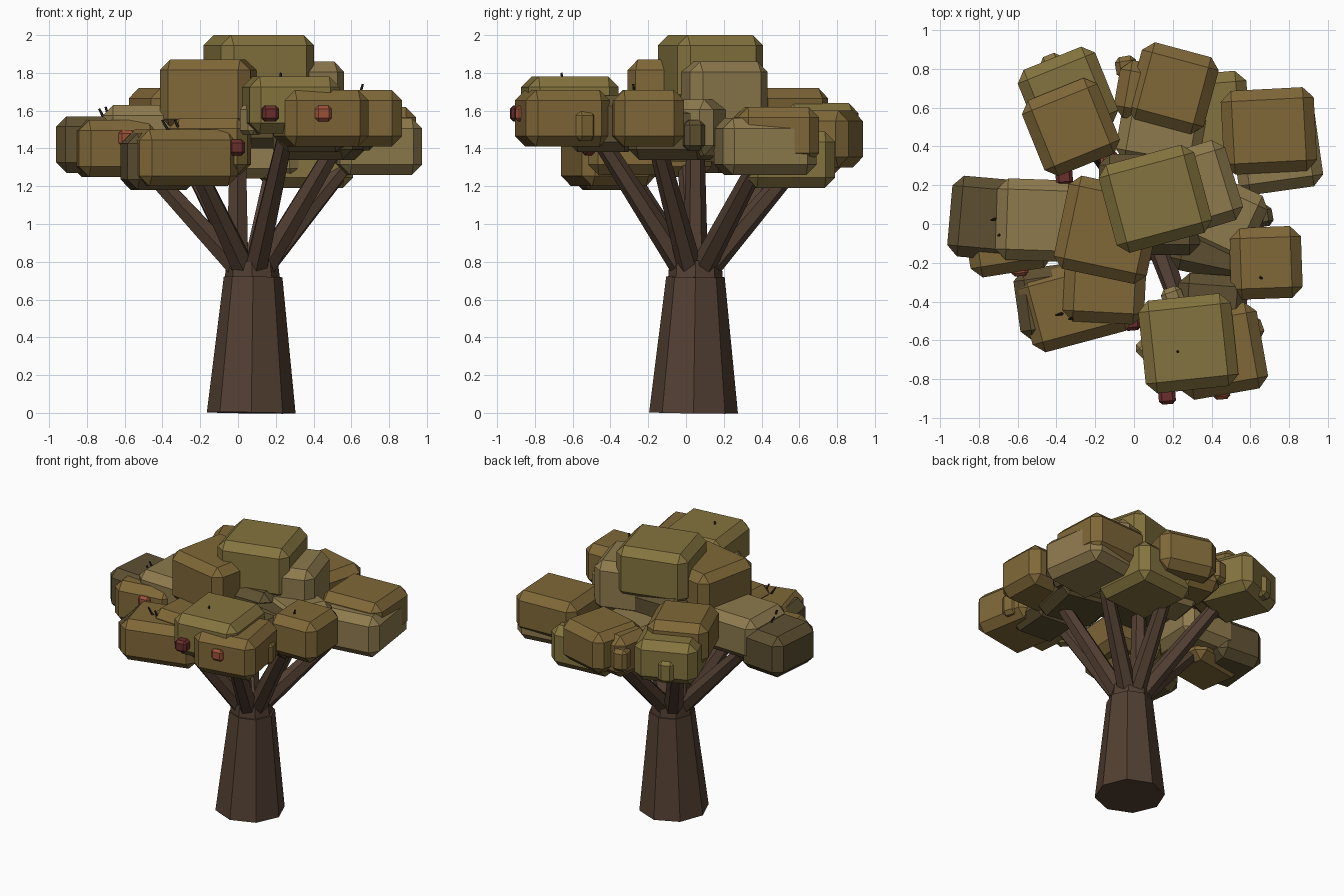
import bpy, bmesh, math
from mathutils import Vector, Matrix

if "Cube" in bpy.data.objects:
    bpy.data.objects.remove(bpy.data.objects["Cube"])

def mat(name, c):
    m = bpy.data.materials.new(name)
    m.diffuse_color = (*c, 1)
    m.use_nodes = True
    m.node_tree.nodes["Principled BSDF"].inputs["Base Color"].default_value = m.diffuse_color
    return m

BARK = mat("bark", (0.085, 0.050, 0.032))
TWIG = mat("twig", (0.03, 0.02, 0.015))
OLIVE = mat("leaf_olive", (0.235, 0.175, 0.05))
BROWN = mat("leaf_brown", (0.215, 0.138, 0.04))
TAN = mat("leaf_tan", (0.27, 0.195, 0.075))
DARK = mat("leaf_dark", (0.11, 0.078, 0.031))
RED = mat("fruit_red", (0.14, 0.028, 0.024))
ORANGE = mat("fruit_orange", (0.33, 0.085, 0.04))

def finish(name, bm, m):
    me = bpy.data.meshes.new(name)
    bm.to_mesh(me)
    bm.free()
    me.materials.append(m)
    ob = bpy.data.objects.new(name, me)
    bpy.context.collection.objects.link(ob)

def block(name, x, y, top, size, rot, m, ratio=1.0, height=None, bevel=0.055):
    """Chamfered box hanging down from its top height; crown blocks are taller."""
    height = height or (0.37 if top > 1.8 else 0.3)
    bm = bmesh.new()
    bmesh.ops.create_cube(bm, size=1)
    bmesh.ops.scale(bm, vec=(size, size * ratio, height), verts=bm.verts)
    bmesh.ops.bevel(bm, geom=bm.edges[:], offset=bevel, segments=1, affect='EDGES')
    bm.transform(Matrix.Translation((x, y, top - height / 2)) @ Matrix.Rotation(math.radians(rot), 4, 'Z'))
    finish(name, bm, m)

def limb(name, a, b, r0, r1, sides, m):
    """Tapered prism from a to b."""
    a, b = Vector(a), Vector(b)
    d = b - a
    bm = bmesh.new()
    bmesh.ops.create_cone(bm, cap_ends=True, segments=sides, radius1=r0, radius2=r1, depth=d.length)
    q = Vector((0, 0, 1)).rotation_difference(d).to_matrix().to_4x4()
    bm.transform(Matrix.Translation((a + b) / 2) @ q)
    finish(name, bm, m)

# trunk and the narrower neck above it
limb("trunk", (0.07, 0.04, 0), (0.08, 0.05, 0.72), 0.235, 0.155, 8, BARK)
limb("trunk_neck", (0.077, 0.05, 0.70), (0.072, 0.05, 0.80), 0.146, 0.138, 8, BARK)

# branches fan out from the neck into the foliage clusters
tips = [(-0.56, 0, 1.38), (-0.25, -0.36, 1.36), (0.27, -0.52, 1.55), (0.58, -0.18, 1.52),
        (0.64, 0.42, 1.4), (-0.32, 0.55, 1.45), (0.2, 0.62, 1.36), (0, 0.05, 1.6)]
neck = Vector((0.072, 0.05, 0.775))
for i, t in enumerate(tips):
    out = Vector((t[0] - neck.x, t[1] - neck.y, 0))
    limb(f"branch_{i + 1}", neck + out.normalized() * 0.075, t, 0.066, 0.044, 6, BARK)

# foliage clusters: x, y, top, size, turn, colour, optional depth ratio
clusters = {
    "crown": [(0.11, 0.13, 2.0, 0.51, 15, OLIVE, 0.92), (-0.135, -0.03, 1.87, 0.49, -12, BROWN),
              (0.31, 0.18, 1.86, 0.43, 17, TAN), (0.46, 0.03, 1.66, 0.38, -25, TAN),
              (0.43, -0.06, 1.64, 0.43, -12, DARK), (0.08, 0.1, 1.7, 0.52, 0, DARK)],
    "right": [(0.68, -0.2, 1.71, 0.37, 2, BROWN)],
    "front": [(0.28, -0.615, 1.78, 0.48, 6, OLIVE), (0.44, -0.655, 1.71, 0.45, 10, BROWN),
              (0.4, -0.44, 1.68, 0.36, -4, DARK)],
    "front_left": [(-0.3, -0.41, 1.5, 0.54, 15, BROWN, 0.75), (-0.42, -0.4, 1.48, 0.37, 8, DARK),
                   (-0.15, -0.3, 1.56, 0.42, -3, BROWN)],
    "left": [(-0.77, 0.03, 1.57, 0.36, -5, DARK, 1.16), (-0.5, 0.02, 1.63, 0.42, -2, TAN),
             (-0.65, -0.07, 1.55, 0.43, 9, BROWN, 0.85)],
    "back_right": [(0.695, 0.48, 1.62, 0.48, 3, BROWN, 0.9), (0.73, 0.42, 1.56, 0.44, 8, TAN, 1.14),
                   (0.36, 0.54, 1.49, 0.47, 5, OLIVE)],
    "back_left": [(-0.325, 0.5, 1.72, 0.42, 22, BROWN), (-0.34, 0.655, 1.64, 0.43, 22, OLIVE)],
    "back": [(0.2, 0.7, 1.6, 0.41, -15, BROWN), (0.06, 0.68, 1.57, 0.3, -10, BROWN),
             (0.14, 0.46, 1.54, 0.44, -10, TAN, 0.75)],
}
for part, blocks in clusters.items():
    for i, b in enumerate(blocks):
        block(f"{part}_foliage_{i + 1}", *b)

# small leaf knobs on the cluster sides
knobs = [(0.07, -0.64, 1.63, 45, TAN), (0.2, -0.38, 1.69, 20, TAN), (0.61, -0.54, 1.6, 20, BROWN),
         (0.66, 0.04, 1.55, 10, DARK), (-0.42, 0.82, 1.52, 22, OLIVE), (-0.04, 0.81, 1.5, 10, BROWN)]
for i, (x, y, top, rot, m) in enumerate(knobs):
    block(f"leaf_knob_{i + 1}", x, y, top, 0.11, rot, m, height=0.16, bevel=0.025)

# fruits
fruits = [(0.17, -0.885, 1.627, RED), (0.45, -0.86, 1.627, ORANGE), (-0.01, -0.505, 1.447, RED),
          (-0.59, -0.225, 1.497, ORANGE), (-0.36, 0.245, 1.6, RED), (-0.13, 0.335, 1.62, ORANGE)]
for i, (x, y, top, m) in enumerate(fruits):
    block(f"fruit_{i + 1}", x, y, top, 0.088, 5, m, height=0.084, bevel=0.017)

# bare twigs poking out of the leaves: base point and lean
twigs = [(-0.7, 0.03, 1.54, -0.5), (-0.68, -0.05, 1.55, -0.3), (-0.3, -0.48, 1.48, -0.5),
         (-0.36, -0.46, 1.48, -0.6), (0.22, -0.65, 1.73, 0.1), (0.64, -0.27, 1.67, 0.3)]
for i, (x, y, z, lean) in enumerate(twigs):
    limb(f"twig_{i + 1}", (x, y, z), (x + 0.07 * lean, y - 0.01, z + 0.07), 0.009, 0.006, 5, TWIG)
